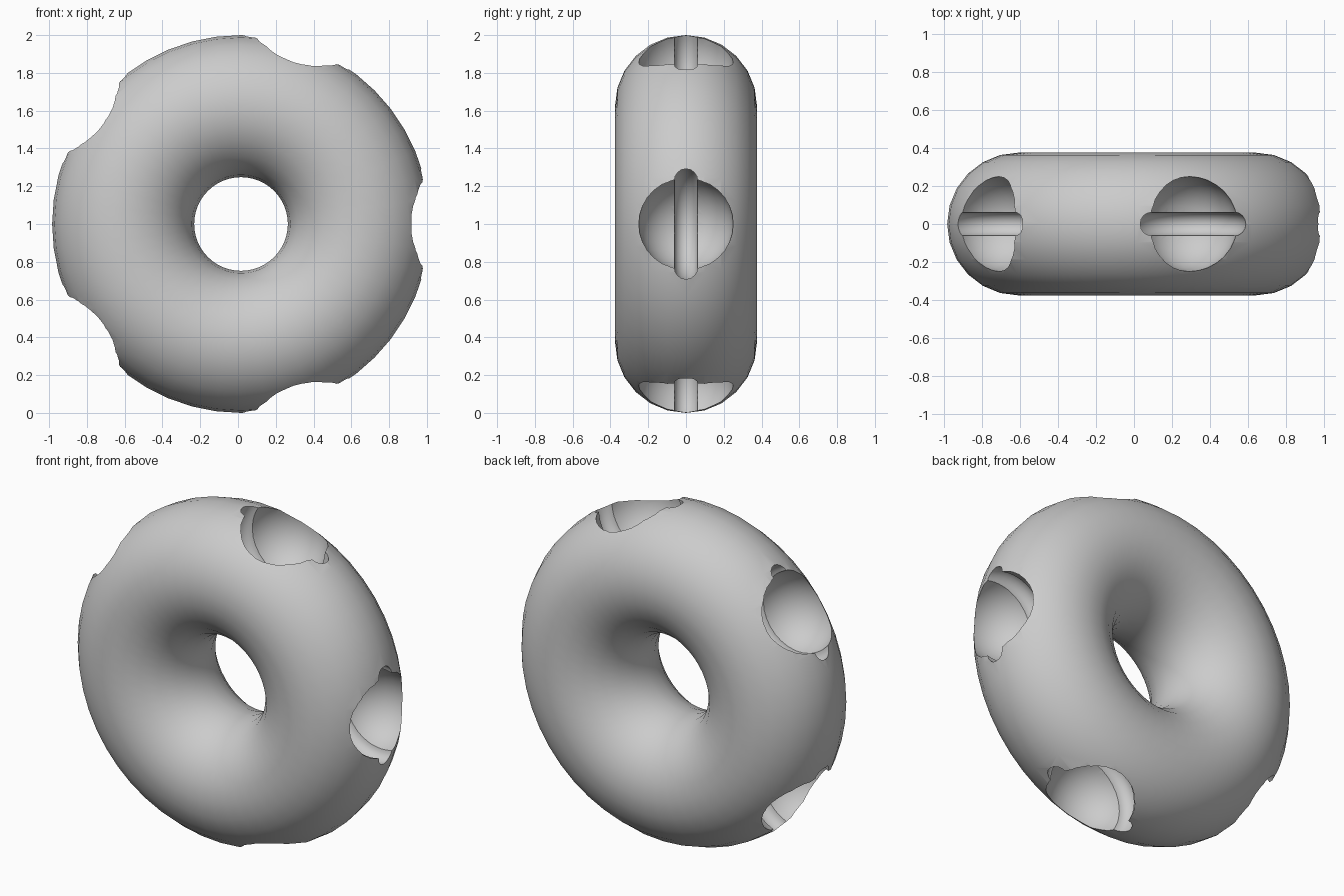
import bpy
import math
from mathutils import Matrix, Vector

if "Cube" in bpy.data.objects:
    bpy.data.objects.remove(bpy.data.objects["Cube"], do_unlink=True)

CENTRE = Vector((0.016, 0, 1))
MAJOR, MINOR = 0.624, 0.376
POCKETS = 5
POCKET_DEPTH = 0.9      # distance of each pocket centre from the ring axis

grey = bpy.data.materials.new("plain_grey")
grey.use_nodes = True
colour = (0.6, 0.6, 0.6, 1)
grey.diffuse_color = colour
grey.node_tree.nodes["Principled BSDF"].inputs["Base Color"].default_value = colour


def torus(name, location, major, minor, segments, sides):
    """Ring lying in the xz plane."""
    bpy.ops.mesh.primitive_torus_add(
        location=location, rotation=(math.pi / 2, 0, 0),
        major_radius=major, minor_radius=minor,
        major_segments=segments, minor_segments=sides)
    obj = bpy.context.object
    obj.name = name
    obj.data.materials.append(grey)
    return obj


def carve(body, cutter):
    """Subtract the cutter from the body, then discard the cutter."""
    cutter.hide_render = True
    mod = body.modifiers.new("carve", "BOOLEAN")
    mod.operation = "DIFFERENCE"
    mod.solver = "EXACT"
    mod.object = cutter
    bpy.context.view_layer.objects.active = body
    bpy.ops.object.modifier_apply(modifier=mod.name)
    bpy.data.objects.remove(cutter, do_unlink=True)


# Main ring
ring = torus("ring_body", CENTRE, MAJOR, MINOR, 48, 24)

# Ball pockets, each with a round groove across it, spaced around the rim
for i in range(POCKETS):
    turn = Matrix.Rotation(-math.tau * i / POCKETS, 3, "Y")
    spot = CENTRE + turn @ Vector((POCKET_DEPTH, 0, 0))
    bpy.ops.mesh.primitive_uv_sphere_add(
        radius=0.25, segments=32, ring_count=16, location=spot)
    ball = bpy.context.object
    ball.rotation_euler = turn.to_euler()
    ball.data.materials.append(grey)
    carve(ring, ball)
    carve(ring, torus("groove_cutter", spot, 0.235, 0.0625, 48, 16))

# Smooth surfaces with crisp pocket rims
bpy.ops.object.select_all(action="DESELECT")
ring.select_set(True)
bpy.context.view_layer.objects.active = ring
bpy.ops.object.shade_smooth_by_angle(angle=math.radians(30))
